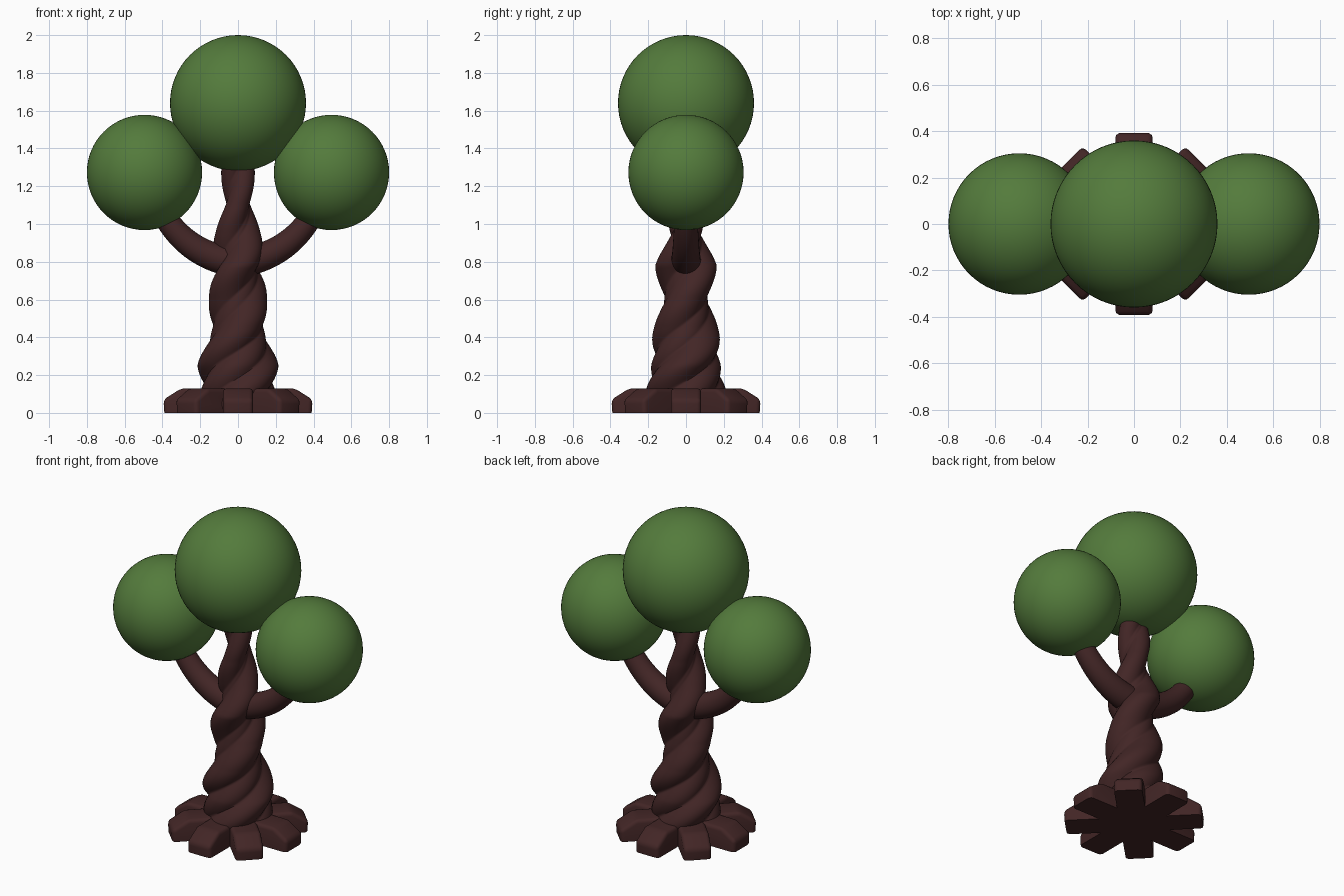
import bpy, bmesh, math
from mathutils import Vector

if "Cube" in bpy.data.objects:
    bpy.data.objects.remove(bpy.data.objects["Cube"])


def material(name, rgb):
    m = bpy.data.materials.new(name)
    m.diffuse_color = (*rgb, 1)
    m.use_nodes = True
    m.node_tree.nodes["Principled BSDF"].inputs["Base Color"].default_value = m.diffuse_color
    return m


BARK = material("dark_bark", (0.055, 0.019, 0.019))
LEAF = material("leaf_green", (0.088, 0.198, 0.045))


def finish(bm, name, mat, angle=60):
    bmesh.ops.recalc_face_normals(bm, faces=bm.faces)
    me = bpy.data.meshes.new(name)
    bm.to_mesh(me)
    bm.free()
    ob = bpy.data.objects.new(name, me)
    bpy.context.collection.objects.link(ob)
    me.materials.append(mat)
    bpy.ops.object.select_all(action='DESELECT')
    ob.select_set(True)
    bpy.context.view_layer.objects.active = ob
    bpy.ops.object.shade_smooth_by_angle(angle=math.radians(angle))
    return ob


def loft(rings, name, mat, angle=60):
    bm = bmesh.new()
    vs = [[bm.verts.new(p) for p in ring] for ring in rings]
    n = len(vs[0])
    for a, b in zip(vs, vs[1:]):
        for i in range(n):
            j = (i + 1) % n
            bm.faces.new((a[i], a[j], b[j], b[i]))
    bm.faces.new(vs[0][::-1])
    bm.faces.new(vs[-1])
    return finish(bm, name, mat, angle)


def lerp_table(table, z):
    for a, b in zip(table, table[1:]):
        if z <= b[0]:
            t = (z - a[0]) / (b[0] - a[0])
            t = max(0, t)
            return [u + (v - u) * t for u, v in zip(a[1:], b[1:])]
    return table[-1][1:]


# Twisted trunk: z, main strand radius + offset, minor strand radius + offset
STRANDS = [(0.02, .135, .08, .135, .075), (0.25, .13, .085, .125, .06),
           (0.45, .115, .055, .10, .035), (0.60, .105, .048, .09, .025),
           (0.78, .10, .063, .08, .02), (0.95, .078, .042, .06, .015),
           (1.10, .062, .033, .05, .01), (1.33, .058, .029, .045, .01)]


def reach(a, r, d):
    return d * abs(math.cos(a)) + math.sqrt(r * r - (d * math.sin(a)) ** 2)


rings = []
N, M = 72, 100
for k in range(M + 1):
    z = 0.02 + 1.31 * k / M
    r1, d1, r2, d2 = lerp_table(STRANDS, z)
    twist = math.pi * (z - 0.6) / 0.34
    ring = []
    for i in range(N):
        a = math.tau * i / N
        rad = max(reach(a, r1, d1), reach(a + math.pi / 2, r2, d2))
        ring.append((rad * math.cos(a + twist), rad * math.sin(a + twist), z))
    rings.append(ring)
loft(rings, "trunk", BARK)


# Curved side branches
def bezier(t, pts):
    p = [Vector(q) for q in pts]
    while len(p) > 1:
        p = [a.lerp(b, t) for a, b in zip(p, p[1:])]
    return p[0]


for side, label in ((1, "right"), (-1, "left")):
    path = [(0, .80), (.17, .81), (.33, .91), (.42, 1.10)]
    rings = []
    for k in range(21):
        t = k / 20
        c = bezier(t, path)
        tan = (bezier(t + .01, path) - bezier(t - .01, path)).normalized()
        r = 0.082 - 0.024 * t
        ring = []
        for i in range(32):
            a = math.tau * i / 32
            ring.append((side * (c.x - tan.y * r * math.cos(a)), r * math.sin(a),
                         c.y + tan.x * r * math.cos(a)))
        rings.append(ring)
    loft(rings, label + "_branch", BARK)

# Eight chunky roots
PROFILE = [(0, .005), (.39, .005), (.395, .07), (.30, .13), (0, .13)]
for k in range(8):
    ang = math.tau * k / 8
    bm = bmesh.new()
    w = 0.08
    left = [bm.verts.new((x, -w, z)) for x, z in PROFILE]
    right = [bm.verts.new((x, w, z)) for x, z in PROFILE]
    bm.faces.new(left)
    bm.faces.new(right[::-1])
    for i in range(5):
        j = (i + 1) % 5
        bm.faces.new((left[i], right[i], right[j], left[j]))
    edges = [e for e in bm.edges if max(v.co.x for v in e.verts) > 0.01
             and max(v.co.z for v in e.verts) > 0.01]
    bmesh.ops.bevel(bm, geom=edges, offset=0.022, segments=3, profile=0.5,
                    affect='EDGES', clamp_overlap=True)
    for v in bm.verts:
        x, y = v.co.x, v.co.y
        v.co.x = x * math.cos(ang) - y * math.sin(ang)
        v.co.y = x * math.sin(ang) + y * math.cos(ang)
        v.co.z = max(0, v.co.z - 0.005) if v.co.z < 0.03 else v.co.z
    finish(bm, "root_%d" % (k + 1), BARK, 40)

# Round foliage
for name, x, z, r in (("top_foliage", 0, 1.64, .36),
                      ("right_foliage", .495, 1.273, .305),
                      ("left_foliage", -.495, 1.273, .305)):
    bm = bmesh.new()
    bmesh.ops.create_uvsphere(bm, u_segments=64, v_segments=32, radius=r)
    bmesh.ops.translate(bm, verts=bm.verts, vec=(x, 0, z))
    finish(bm, name, LEAF)
